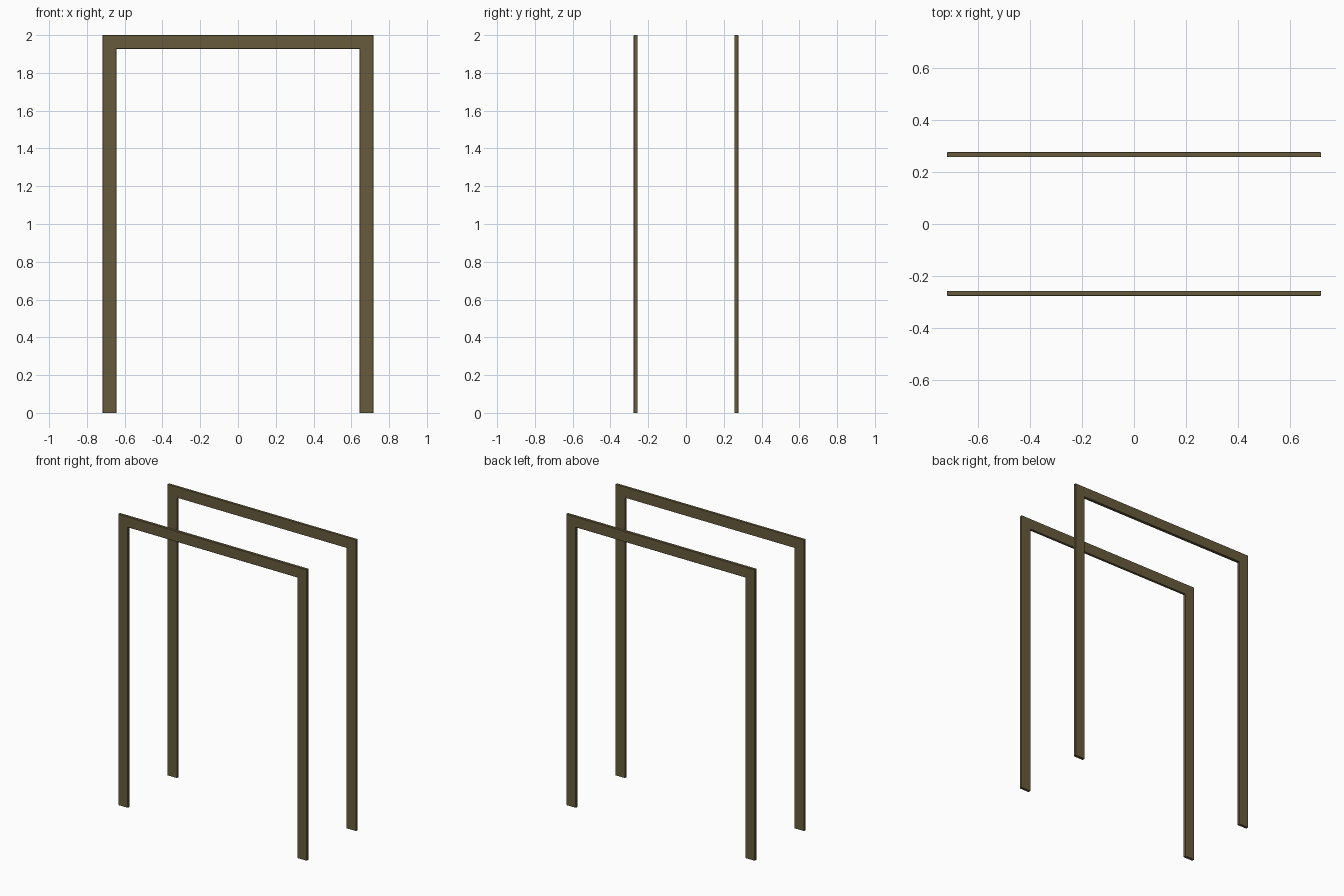
import bpy, bmesh

if "Cube" in bpy.data.objects:
    bpy.data.objects.remove(bpy.data.objects["Cube"])

W, H = 0.717, 2.0          # outer half width and height
FACE = 0.073               # trim face width
Y_IN, Y_OUT = 0.258, 0.277 # wall side and room side of the trim
C = 0.002                  # tiny eased edge on the room side

wood = bpy.data.materials.new("dark olive wood")
wood.diffuse_color = (0.135, 0.105, 0.046, 1)
wood.use_nodes = True
wood.node_tree.nodes["Principled BSDF"].inputs["Base Color"].default_value = wood.diffuse_color

# Trim cross-section: (inset from outer edge, depth)
PROFILE = [(0, Y_IN), (0, Y_OUT - C), (C, Y_OUT),
           (FACE - C, Y_OUT), (FACE, Y_OUT - C), (FACE, Y_IN)]


def casing(name, side):
    """Sweep the profile up one leg, across the head and down, with mitred corners."""
    bm = bmesh.new()
    stations = [(-1, False), (-1, True), (1, True), (1, False)]
    rings = []
    for sx, top in stations:
        rings.append([bm.verts.new((sx * (W - u), side * v, H - u if top else 0))
                      for u, v in PROFILE])
    n = len(PROFILE)
    for a, b in zip(rings, rings[1:]):
        for i in range(n):
            j = (i + 1) % n
            bm.faces.new((a[i], a[j], b[j], b[i]))
    bm.faces.new(rings[0])
    bm.faces.new(rings[-1])
    bmesh.ops.recalc_face_normals(bm, faces=bm.faces)
    me = bpy.data.meshes.new(name)
    bm.to_mesh(me)
    bm.free()
    me.materials.append(wood)
    ob = bpy.data.objects.new(name, me)
    bpy.context.collection.objects.link(ob)


# Door casings on both sides of the wall
casing("front_casing", -1)
casing("back_casing", 1)
